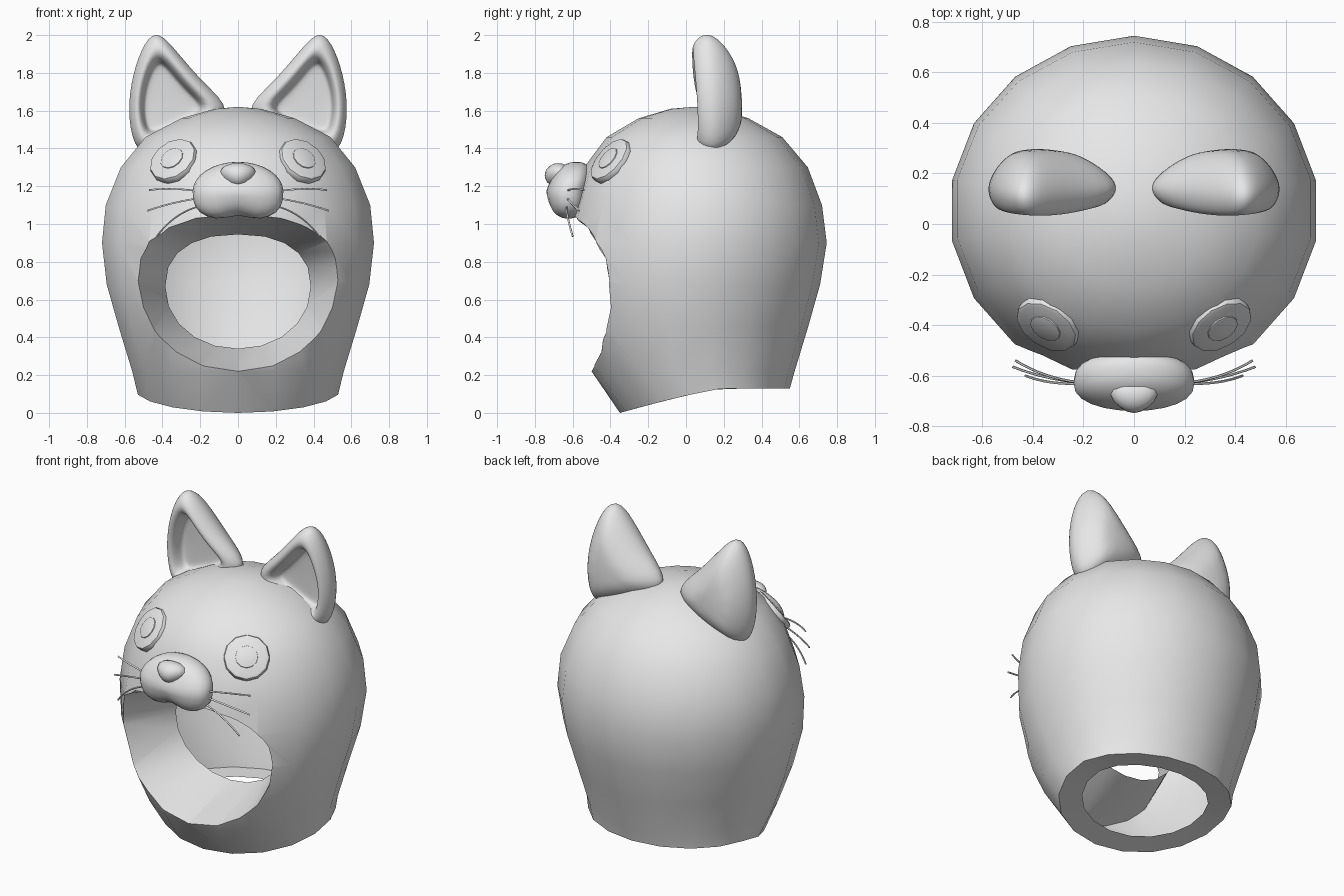
import bpy, bmesh, math
from mathutils import Vector

if "Cube" in bpy.data.objects:
    bpy.data.objects.remove(bpy.data.objects["Cube"])

grey = bpy.data.materials.new("plain_grey")
grey.use_nodes = True
grey.diffuse_color = (0.8, 0.8, 0.8, 1)
grey.node_tree.nodes["Principled BSDF"].inputs["Base Color"].default_value = (0.8, 0.8, 0.8, 1)


def activate(obj):
    bpy.ops.object.select_all(action='DESELECT')
    obj.select_set(True)
    bpy.context.view_layer.objects.active = obj


def apply_modifiers(obj):
    activate(obj)
    for mod in list(obj.modifiers):
        bpy.ops.object.modifier_apply(modifier=mod.name)


def finish(obj, angle=40):
    """Apply modifiers, shade and colour a part."""
    apply_modifiers(obj)
    bpy.ops.object.shade_smooth_by_angle(angle=math.radians(angle))
    obj.data.materials.clear()
    obj.data.materials.append(grey)
    return obj


def to_object(name, bm):
    mesh = bpy.data.meshes.new(name)
    bm.to_mesh(mesh)
    bm.free()
    obj = bpy.data.objects.new(name, mesh)
    bpy.context.collection.objects.link(obj)
    return obj


def loft(name, rings, peak=None):
    """Skin a stack of equal rings and cap both ends, the last one with a peak if given."""
    bm = bmesh.new()
    loops = [[bm.verts.new(p) for p in ring] for ring in rings]
    n = len(loops[0])
    for a, b in zip(loops, loops[1:]):
        for i in range(n):
            j = (i + 1) % n
            bm.faces.new((a[i], a[j], b[j], b[i]))
    bm.faces.new(loops[0][::-1])
    top = bm.faces.new(loops[-1])
    if peak:
        bmesh.ops.poke(bm, faces=[top])["verts"][0].co = peak
    bmesh.ops.recalc_face_normals(bm, faces=bm.faces)
    return to_object(name, bm)


def ball(name, shape, u=24, v=16):
    """Sphere whose unit points are moved by a shape function."""
    bm = bmesh.new()
    bmesh.ops.create_uvsphere(bm, u_segments=u, v_segments=v, radius=1)
    for vert in bm.verts:
        vert.co = shape(*vert.co)
    return finish(to_object(name, bm), 60)


# Hood: height, half width, front y, back y; the first row is the inner neck edge
SIDES = 18
NECK_X, NECK_FRONT, NECK_BACK = 0.39, -0.22, 0.42
profile = [(0.0, NECK_X, NECK_FRONT, NECK_BACK), (0.0, 0.53, -0.35, 0.55),
           (0.22, 0.56, -0.50, 0.575), (0.45, 0.63, -0.61, 0.645),
           (0.68, 0.695, -0.65, 0.71), (0.9, 0.72, -0.64, 0.745),
           (1.1, 0.70, -0.60, 0.72), (1.3, 0.62, -0.54, 0.645),
           (1.46, 0.49, -0.42, 0.51), (1.56, 0.30, -0.25, 0.33),
           (1.61, 0.12, -0.08, 0.17)]


def hood_ring(z, rx, front, back):
    ring = []
    for i in range(SIDES):
        t = math.tau * i / SIDES
        x = -rx * math.sin(t) / math.cos(math.pi / SIDES)
        y = (front + back) / 2 + (back - front) / 2 * math.cos(t)
        # the neck edge rises towards the back
        rise = 0.13 * (1 - max(0, (0.2 - y) / 0.55) ** 1.2) if z == 0 else 0
        ring.append((x, y, z + rise))
    return ring


# Face opening: a tunnel running back from the face and narrowing
TUNNEL_END = -0.08


def opening_ring(y):
    ahead = TUNNEL_END - y
    rx = 0.385 + ahead * 0.441
    middle = 0.67 + ahead * 0.1
    up = 0.945 + ahead * 0.2 - middle
    down = middle - 0.34 + ahead * 0.286
    ring = []
    for i in range(20):
        t = math.tau * i / 20
        c, s = math.cos(t), math.sin(t)
        # squarer above, rounder below
        power, height = (0.85, up) if s > 0 else (0.97, down)
        x = math.copysign(abs(c) ** power, c) * rx
        z = math.copysign(abs(s) ** power, s) * height
        ring.append((x, y, middle + z))
    return ring


hood = loft("hood_shell", [hood_ring(*p) for p in profile], (0, 0.04, 1.62))
cutter = loft("opening_cutter", [opening_ring(-0.9), opening_ring(TUNNEL_END)])
cutter.hide_render = True
cut = hood.modifiers.new("opening", 'BOOLEAN')
cut.operation = 'DIFFERENCE'
cut.solver = 'EXACT'
cut.object = cutter
apply_modifiers(hood)
bpy.data.objects.remove(cutter)


# Open the neck and the back of the tunnel into the hollow hood
def in_neck(co):
    mid, half = (NECK_FRONT + NECK_BACK) / 2, (NECK_BACK - NECK_FRONT) / 2
    return co.z < 0.2 and (co.x / NECK_X) ** 2 + ((co.y - mid) / half) ** 2 < 1.1


def at_tunnel_end(co):
    return abs(co.y - TUNNEL_END) < 0.001 and abs(co.x) < 0.4


bm = bmesh.new()
bm.from_mesh(hood.data)
caps = [f for f in bm.faces if all(in_neck(v.co) for v in f.verts)
        or all(at_tunnel_end(v.co) for v in f.verts)]
bmesh.ops.delete(bm, geom=caps, context='FACES')
bm.to_mesh(hood.data)
bm.free()
finish(hood, 38)


# Muzzle with a cleft under the nose
def muzzle_shape(x, y, z):
    cleft = math.exp(-(x / 0.25) ** 2)
    wide = 1 + 0.35 * z * z if z < 0 else 1
    pz = 1.172 + 0.157 * z + (0.03 * cleft * -z if z < 0 else 0)
    py = -0.625 + 0.115 * math.copysign(abs(y) ** 0.8, y) + max(0, z) * 0.045
    if y < 0 and z < 0:
        py += 0.02 * cleft * -z
    return Vector((0.24 * x * wide, py, pz))


ball("muzzle", muzzle_shape)


# Nose, narrowing downwards and forwards
def nose_shape(x, y, z):
    width = 0.09 * (1 + 0.25 * z + 0.2 * y)
    return Vector((width * x, -0.676 + 0.072 * y, 1.258 + 0.064 * z))


ball("nose", nose_shape, 16, 10)


# Ears: outline in x and z, then rings of scale and depth from floor to back
outline = [(0.0, 1.59), (0.19, 1.75), (0.35, 1.95), (0.44, 2.035), (0.515, 1.93),
           (0.57, 1.75), (0.585, 1.56), (0.54, 1.36), (0.42, 1.40), (0.22, 1.48)]
ear_rings = [(0.3, 0.15), (0.54, 0.15), (0.59, 0.13), (0.64, 0.065), (0.76, 0.025),
             (0.92, 0.045), (1.02, 0.12), (0.96, 0.20), (0.76, 0.27), (0.4, 0.31)]


def ear(name, side):
    rings = []
    for scale, depth in ear_rings:
        ring = []
        for x, z in outline:
            px, pz = 0.39 + (x - 0.39) * scale, 1.64 + (z - 1.64) * scale
            # thinner towards the corners, leaning forwards at the tip
            dx = (px - 0.39) / (0.37 if px < 0.39 else 0.24)
            dz = (pz - 1.64) / 0.4
            thick = max(0.35, 1 - 0.6 * dx * dx - 0.3 * dz * dz)
            lean = max(0, dz) * 0.03
            ring.append((side * px, 0.155 + (depth - 0.155) * thick - lean, pz))
        rings.append(ring)
    obj = loft(name, rings)
    obj.modifiers.new("round", 'SUBSURF').levels = 2
    finish(obj, 60)


# Round eyes lying on the face
def disc(name, centre, normal, radius, depth, bevel, sides):
    bpy.ops.mesh.primitive_cylinder_add(vertices=sides, radius=radius, depth=depth, location=centre)
    obj = bpy.context.object
    obj.name = name
    obj.rotation_euler = normal.to_track_quat('Z', 'Y').to_euler()
    mod = obj.modifiers.new("edge", 'BEVEL')
    mod.width = bevel
    mod.segments = 2
    finish(obj, 40)


def whisker(name, points):
    curve = bpy.data.curves.new(name, 'CURVE')
    curve.dimensions = '3D'
    curve.bevel_depth = 0.005
    curve.bevel_resolution = 1
    curve.use_fill_caps = True
    spline = curve.splines.new('NURBS')
    spline.points.add(len(points) - 1)
    for p, co in zip(spline.points, points):
        p.co = (*co, 1)
    spline.order_u = 3
    spline.use_endpoint_u = True
    spline.resolution_u = 5
    obj = bpy.data.objects.new(name, curve)
    bpy.context.collection.objects.link(obj)
    activate(obj)
    bpy.ops.object.convert(target='MESH')
    finish(bpy.context.object, 60)


whiskers = {"upper": [(0.18, -0.63, 1.17), (0.34, -0.62, 1.195), (0.47, -0.54, 1.18)],
            "middle": [(0.18, -0.63, 1.14), (0.34, -0.62, 1.12), (0.48, -0.565, 1.07)],
            "lower": [(0.18, -0.63, 1.10), (0.33, -0.64, 1.07), (0.43, -0.60, 0.935)]}

for label, side in (("left", 1), ("right", -1)):
    ear(label + "_ear", side)
    normal = Vector((side * 0.44, -0.68, 0.59)).normalized()
    centre = Vector((side * 0.337, -0.392, 1.33))
    disc(label + "_eye", centre, normal, 0.136, 0.06, 0.018, 12)
    disc(label + "_pupil", centre + normal * 0.03, normal, 0.066, 0.012, 0.003, 12)
    for level, points in whiskers.items():
        whisker(label + "_" + level + "_whisker", [(side * x, y, z) for x, y, z in points])
